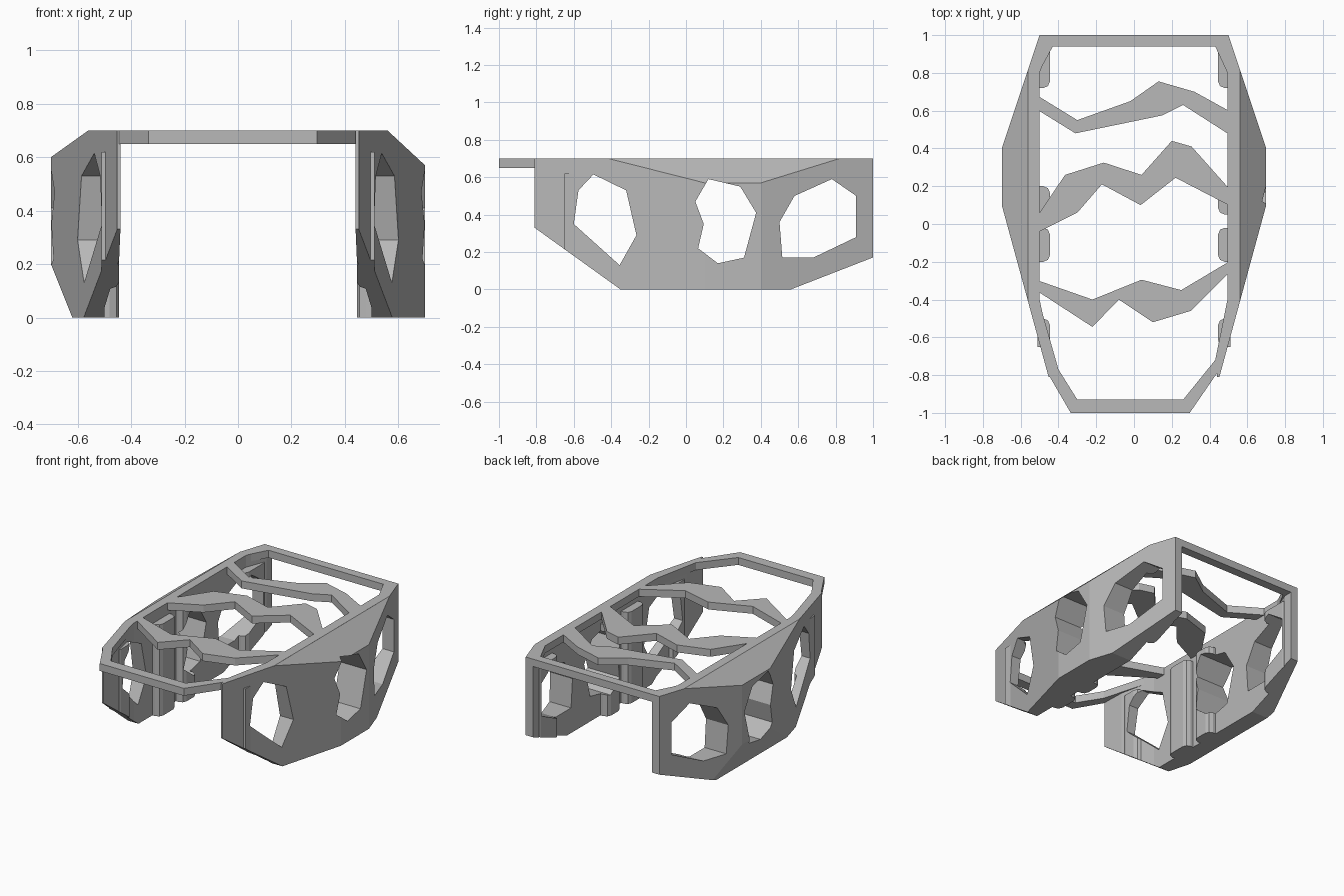
import bpy
import bmesh
from mathutils import Vector

cube = bpy.data.objects.get("Cube")
if cube:
    bpy.data.objects.remove(cube, do_unlink=True)

grey = bpy.data.materials.new("plain grey")
grey.use_nodes = True
grey.diffuse_color = (0.48, 0.48, 0.48, 1)
grey.node_tree.nodes["Principled BSDF"].inputs["Base Color"].default_value = grey.diffuse_color


def prism(name, points, low, high, axis="z", hole=None):
    """Extrude a 2D outline along an axis; an optional hole turns it into a ring."""
    place = {
        "x": lambda a, b, t: Vector((t, a, b)),
        "y": lambda a, b, t: Vector((a, t, b)),
        "z": lambda a, b, t: Vector((a, b, t)),
    }[axis]
    bm = bmesh.new()
    edges = []
    for loop in [points] + ([hole] if hole else []):
        vs = [bm.verts.new(place(a, b, low)) for a, b in loop]
        edges += [bm.edges.new((vs[i - 1], vs[i])) for i in range(len(vs))]
    if hole:
        bmesh.ops.triangle_fill(bm, edges=edges, use_beauty=True)
    else:
        bm.faces.new(vs)
    ext = bmesh.ops.extrude_face_region(bm, geom=bm.faces[:], use_keep_orig=True)
    moved = [g for g in ext["geom"] if isinstance(g, bmesh.types.BMVert)]
    bmesh.ops.translate(bm, verts=moved, vec=place(0, 0, high - low))
    bmesh.ops.recalc_face_normals(bm, faces=bm.faces[:])
    mesh = bpy.data.meshes.new(name)
    bm.to_mesh(mesh)
    bm.free()
    mesh.materials.append(grey)
    obj = bpy.data.objects.new(name, mesh)
    bpy.context.collection.objects.link(obj)
    return obj


def shape(obj, cutters):
    """Apply a list of (cutter, operation) booleans to an object."""
    for cutter, operation in cutters:
        mod = obj.modifiers.new("cut", "BOOLEAN")
        mod.object, mod.operation, mod.solver = cutter, operation, "EXACT"
    graph = bpy.context.evaluated_depsgraph_get()
    graph.update()
    mesh = bpy.data.meshes.new_from_object(obj.evaluated_get(graph))
    obj.modifiers.clear()
    obj.data = mesh


def rounded(x0, x1, y0, y1, r):
    """Block outline with the two corners at x0 rounded."""
    k = r * 0.3
    return [(x1, y0), (x0 + r, y0), (x0 + k, y0 + k), (x0, y0 + r),
            (x0, y1 - r), (x0 + k, y1 - k), (x0 + r, y1), (x1, y1)]


# Cutters shared by both sides: side silhouette and three windows
side_outline = prism("side_cutter", [
    (1.1, 0.21), (1.1, 0.7), (-0.9, 0.7), (-0.9, 0.395), (-0.35, 0), (0.56, 0)], -1, 1, "x")
windows = [
    [(-0.6, 0.35), (-0.575, 0.53), (-0.495, 0.615), (-0.32, 0.53), (-0.265, 0.29), (-0.355, 0.13)],
    [(0.05, 0.47), (0.12, 0.59), (0.29, 0.55), (0.375, 0.41), (0.31, 0.17), (0.17, 0.14),
     (0.065, 0.22), (0.095, 0.35)],
    [(0.5, 0.36), (0.58, 0.5), (0.78, 0.59), (0.91, 0.5), (0.91, 0.28), (0.68, 0.17), (0.515, 0.17)],
]
cuts = [(side_outline, "INTERSECT")]
for w in windows:
    cuts.append((prism("window_cutter", w, -1.2, 1.2, "x"), "DIFFERENCE"))
helpers = [c for c, _ in cuts]

# Side walls and the blocks on their inner faces
plan = [(0.445, 1), (0.5, 1), (0.7, 0.4), (0.7, 0.1), (0.452, -0.81), (0.44, -0.81),
        (0.445, -0.65), (0.5, -0.4), (0.5, 0.8), (0.445, 0.94)]
sections = {
    "left": (1, [(0.3, -0.1), (0.8, -0.1), (0.8, 0.477), (0.452, 0.8)]),
    "right": (-1, [(0.3, -0.1), (0.58, -0.1), (0.8, 0.45), (0.8, 0.529), (0.42, 0.8)]),
}
blocks = {"front": (-0.65, -0.5), "middle_front": (-0.2, -0.02),
          "middle_rear": (0.05, 0.2), "rear": (0.72, 0.95)}
for side, (s, section) in sections.items():
    bevel = prism("section_cutter", [(s * x, z) for x, z in section], -1.2, 1.2, "y")
    helpers.append(bevel)
    wall = prism(side + "_wall", [(s * x, y) for x, y in plan], -0.15, 0.85)
    shape(wall, [(bevel, "INTERSECT")] + cuts)
    for label, (y0, y1) in blocks.items():
        outline = [(s * x, y) for x, y in rounded(0.445, 0.51, y0, y1, 0.035)]
        shape(prism(f"{side}_{label}_block", outline, -0.1, 0.62), cuts)

# Top frame
prism("top_frame",
      [(-0.5, 1), (0.5, 1), (0.56, 0.82), (0.56, -0.41), (0.46, -0.76), (0.295, -1),
       (-0.335, -1), (-0.457, -0.79), (-0.56, -0.41), (-0.56, 0.82)], 0.65, 0.7,
      hole=[(-0.43, 0.94), (0.43, 0.94), (0.495, 0.8), (0.495, -0.4), (0.43, -0.72),
            (0.26, -0.93), (-0.3, -0.93), (-0.4, -0.77), (-0.505, -0.4), (-0.505, 0.8)])

# Zigzag cross bars
bars = {
    "rear_cross_bar": [
        (-0.52, 0.685), (-0.3, 0.55), (-0.02, 0.65), (0.13, 0.755), (0.32, 0.7), (0.51, 0.595),
        (0.51, 0.47), (0.26, 0.63), (0.15, 0.575), (-0.31, 0.48), (-0.52, 0.61)],
    "middle_cross_bar": [
        (-0.52, 0.03), (-0.365, 0.26), (-0.16, 0.325), (0.04, 0.26), (0.2, 0.44), (0.305, 0.41),
        (0.51, 0.18), (0.51, 0.095), (0.22, 0.245), (0.035, 0.1), (-0.17, 0.21), (-0.3, 0.06),
        (-0.52, -0.05)],
    "front_cross_bar": [
        (-0.52, -0.295), (-0.22, -0.4), (0.04, -0.295), (0.25, -0.35), (0.51, -0.195),
        (0.51, -0.25), (0.3, -0.46), (0.1, -0.52), (-0.08, -0.4), (-0.22, -0.545), (-0.52, -0.35)],
}
for name, outline in bars.items():
    prism(name, outline, 0.65, 0.7)

for h in helpers:
    bpy.data.objects.remove(h, do_unlink=True)
